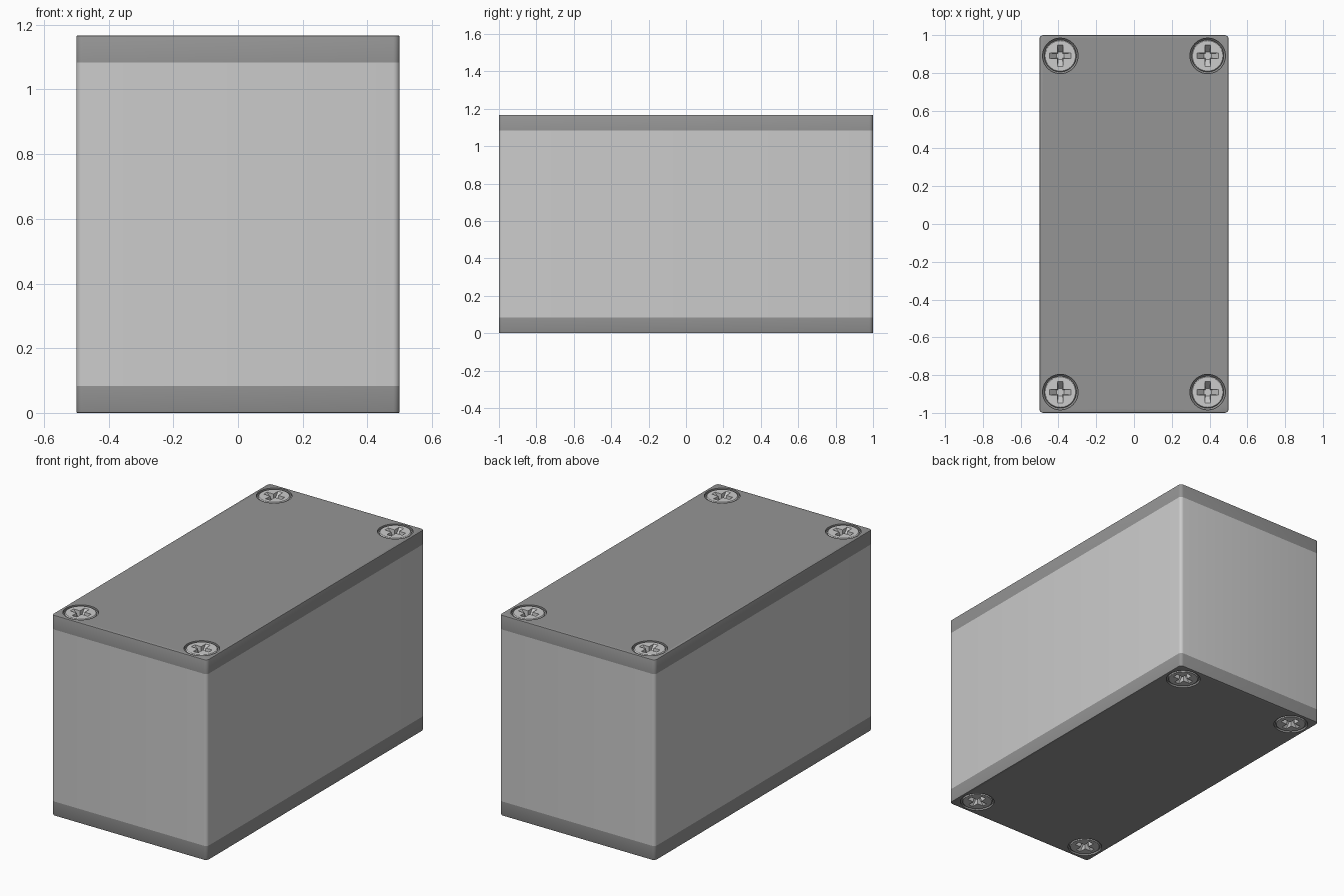
import bpy, bmesh, math
from mathutils import Matrix, Vector

if "Cube" in bpy.data.objects:
    bpy.data.objects.remove(bpy.data.objects["Cube"])

W, D, H, T = 1.0, 2.0, 1.167, 0.083      # width, depth, height, cover thickness
SPOTS = [(sx * 0.39, sy * 0.89) for sx in (-1, 1) for sy in (-1, 1)]

dark = bpy.data.materials.new("dark_grey")
dark.diffuse_color = (0.3, 0.3, 0.3, 1)
dark.use_nodes = True
dark.node_tree.nodes["Principled BSDF"].inputs["Base Color"].default_value = dark.diffuse_color


def finish(name, bm, mat=None, smooth=True):
    bmesh.ops.recalc_face_normals(bm, faces=bm.faces[:])
    me = bpy.data.meshes.new(name)
    bm.to_mesh(me)
    bm.free()
    ob = bpy.data.objects.new(name, me)
    bpy.context.collection.objects.link(ob)
    if mat:
        me.materials.append(mat)
    if smooth:
        shade(ob)
    return ob


def activate(ob):
    bpy.ops.object.select_all(action='DESELECT')
    ob.select_set(True)
    bpy.context.view_layer.objects.active = ob


def shade(ob):
    activate(ob)
    bpy.ops.object.shade_smooth_by_angle(angle=math.radians(30))


def rounded_box(z0, z1, edge=0):
    """Box with rounded upright corners and an optional fine bevel on its top rim."""
    bm = bmesh.new()
    bmesh.ops.create_cube(bm, size=1, matrix=Matrix.Translation((0, 0, (z0 + z1) / 2))
                          @ Matrix.Diagonal((W, D, z1 - z0, 1)))
    upright = [e for e in bm.edges if abs(e.verts[0].co.z - e.verts[1].co.z) > 1e-4]
    bmesh.ops.bevel(bm, geom=upright, offset=0.02, segments=5, profile=0.5, affect='EDGES')
    if edge:
        rim = [e for e in bm.edges if all(v.co.z > z1 - 1e-4 for v in e.verts)]
        bmesh.ops.bevel(bm, geom=rim, offset=edge, segments=2, profile=0.5, affect='EDGES')
    return bm


def lathe(bm, profile, x=0, y=0, n=48):
    """Stack of rings (radius, z), capped at both ends."""
    rings = [[bm.verts.new((x + r * math.cos(a), y + r * math.sin(a), z))
              for a in (2 * math.pi * i / n for i in range(n))] for r, z in profile]
    for lo, hi in zip(rings, rings[1:]):
        for i in range(n):
            j = (i + 1) % n
            bm.faces.new((lo[i], lo[j], hi[j], hi[i]))
    bm.faces.new(rings[0][::-1])
    bm.faces.new(rings[-1])


def cut(ob, cutter):
    mod = ob.modifiers.new("cut", 'BOOLEAN')
    mod.operation, mod.solver, mod.object = 'DIFFERENCE', 'EXACT', cutter
    activate(ob)
    bpy.ops.object.modifier_apply(modifier=mod.name)


# Main body
finish("body", rounded_box(T, H - T))

# Top cover with four countersunk holes
cover = finish("top_cover", rounded_box(H - T, H, 0.004), dark, False)
bm = bmesh.new()
for x, y in SPOTS:
    lathe(bm, [(0.05, H - 0.055), (0.094, H - 0.011), (0.094, H + 0.02)], x, y)
holes = finish("hole_cutter", bm, smooth=False)
cut(cover, holes)
shade(cover)

# Screw with a tapered cross recess, head top at local z = 0
bm = bmesh.new()
lathe(bm, [(0.045, -0.07), (0.045, -0.045), (0.085, -0.006), (0.083, -0.002), (0.080, 0)])
screw = finish("screw", bm, smooth=False)
for k in range(2):
    bm = bmesh.new()
    bmesh.ops.create_cube(bm, size=1)
    for v in bm.verts:
        top = v.co.z > 0
        half_l, half_w = (0.062, 0.0155) if top else (0.02, 0.012)
        v.co = Vector((math.copysign(half_l, v.co.x), math.copysign(half_w, v.co.y),
                       0.006 if top else -0.04))
    bm.transform(Matrix.Rotation(k * math.pi / 2, 4, 'Z'))
    slot = finish("slot_cutter", bm, smooth=False)
    cut(screw, slot)
    bpy.data.objects.remove(slot)
shade(screw)
bpy.data.objects.remove(holes)

# Bottom cover is the top one turned over
flip = Matrix.Translation((0, 0, H)) @ Matrix.Rotation(math.pi, 4, 'X')
bottom = cover.copy()
bottom.name = "bottom_cover"
bottom.matrix_world = flip
bpy.context.collection.objects.link(bottom)

# Screws on both covers
for side, m in (("top", Matrix.Identity(4)), ("bottom", flip)):
    for i, (x, y) in enumerate(SPOTS):
        s = screw.copy()
        s.name = f"{side}_screw_{i + 1}"
        s.matrix_world = m @ Matrix.Translation((x, y, H - 0.001))
        bpy.context.collection.objects.link(s)
bpy.data.objects.remove(screw)
